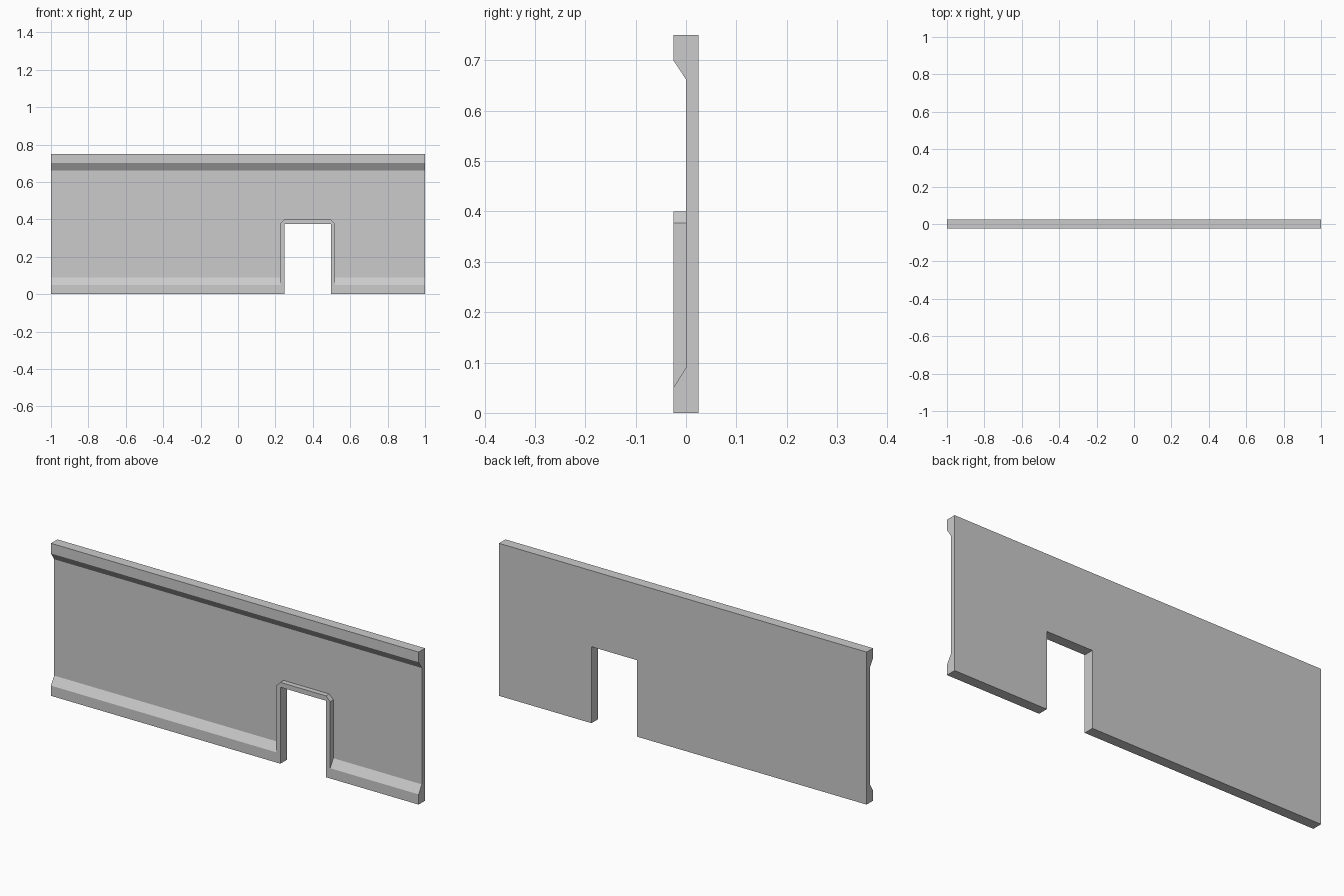
import bpy, bmesh
from mathutils import Vector

if "Cube" in bpy.data.objects:
    bpy.data.objects.remove(bpy.data.objects["Cube"])


def prism(name, points, offset):
    """Extrude a flat outline of 3D points along an offset."""
    bm = bmesh.new()
    face = bm.faces.new([bm.verts.new(p) for p in points])
    new = bmesh.ops.extrude_face_region(bm, geom=[face])["geom"]
    verts = [g for g in new if isinstance(g, bmesh.types.BMVert)]
    bmesh.ops.translate(bm, verts=verts, vec=Vector(offset))
    bmesh.ops.recalc_face_normals(bm, faces=bm.faces)
    mesh = bpy.data.meshes.new(name)
    bm.to_mesh(mesh)
    bm.free()
    obj = bpy.data.objects.new(name, mesh)
    bpy.context.collection.objects.link(obj)
    return obj


def combine(target, other, operation):
    """Apply a boolean to the target and remove the helper object."""
    mod = target.modifiers.new(operation, "BOOLEAN")
    mod.operation = operation
    mod.solver = "EXACT"
    mod.object = other
    bpy.context.view_layer.objects.active = target
    bpy.ops.object.modifier_apply(modifier=mod.name)
    bpy.data.objects.remove(other)


FRONT, RECESS, BACK, HEIGHT = -0.025, 0.0, 0.025, 0.75

# Wall panel with sloped baseboard and top rail
profile = [(BACK, 0), (FRONT, 0), (FRONT, 0.05), (RECESS, 0.09),
           (RECESS, 0.662), (FRONT, 0.70), (FRONT, HEIGHT), (BACK, HEIGHT)]
wall = prism("wall_panel", [(-1, y, z) for y, z in profile], (2, 0, 0))

# Raised door surround with clipped top corners
x0, x1, top, clip = 0.225, 0.519, 0.40, 0.023
outline = [(x0, 0.03), (x1, 0.03), (x1, top - clip), (x1 - clip, top),
           (x0 + clip, top), (x0, top - clip)]
surround = prism("door_surround", [(x, FRONT, z) for x, z in outline], (0, 0.035, 0))
combine(wall, surround, "UNION")

# Doorway opening
opening = [(0.248, -0.1), (0.497, -0.1), (0.497, 0.376), (0.248, 0.376)]
cutter = prism("doorway_cutter", [(x, -0.1, z) for x, z in opening], (0, 0.2, 0))
combine(wall, cutter, "DIFFERENCE")
